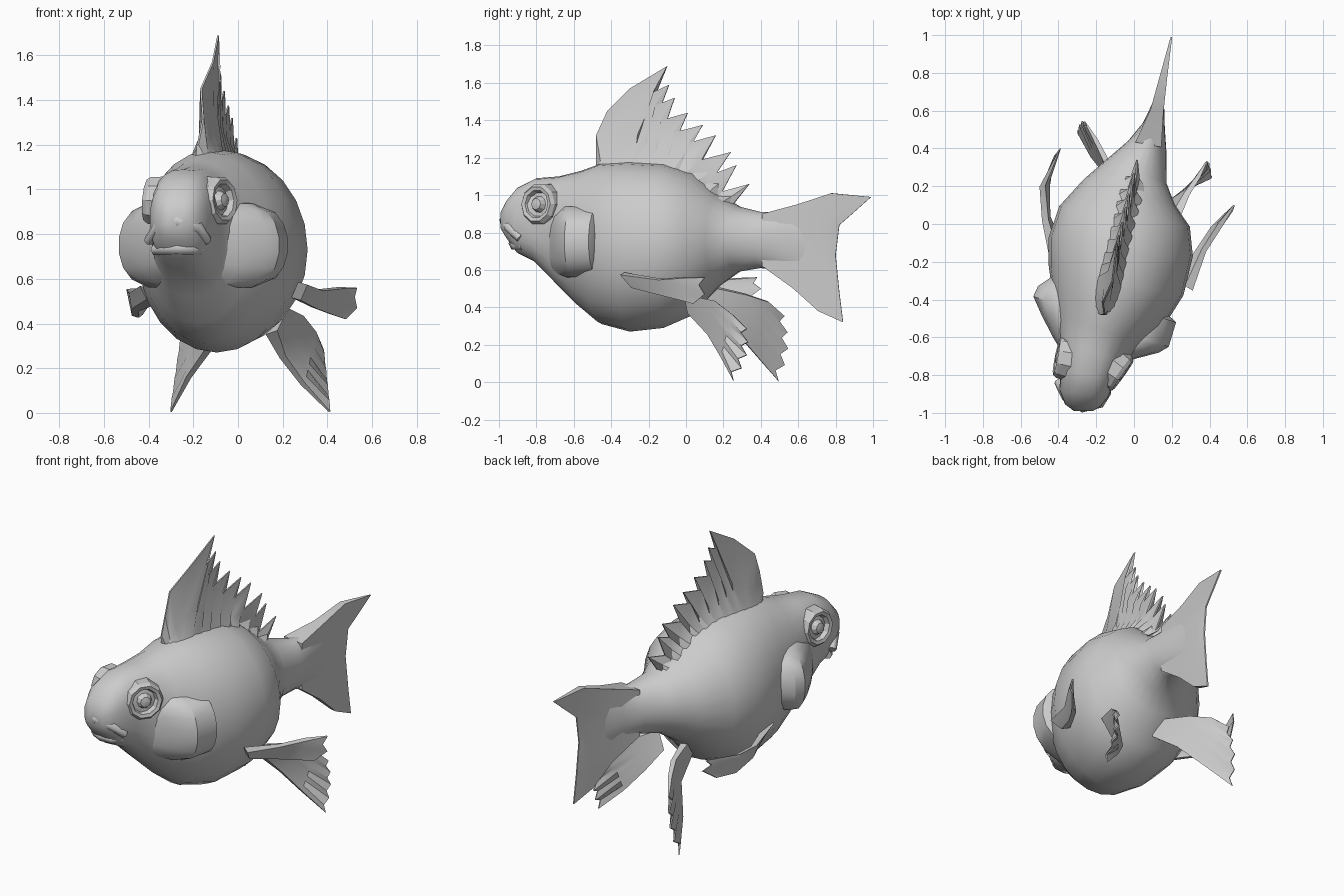
import bpy, bmesh, math
from mathutils import Vector

cube = bpy.data.objects.get("Cube")
if cube:
    bpy.data.objects.remove(cube)

grey = bpy.data.materials.new("light grey")
grey.use_nodes = True
grey.diffuse_color = (0.6, 0.6, 0.6, 1)
grey.node_tree.nodes["Principled BSDF"].inputs["Base Color"].default_value = (0.6, 0.6, 0.6, 1)

# Body stations: y, spine x, half width, bottom z, top z
STATIONS = [
    (-.99, -.27, .05, .82, .91), (-.96, -.27, .095, .77, .97), (-.90, -.265, .13, .69, 1.04),
    (-.80, -.245, .15, .64, 1.09), (-.68, -.215, .18, .52, 1.10), (-.56, -.18, .25, .40, 1.13),
    (-.45, -.14, .31, .31, 1.17), (-.30, -.095, .365, .27, 1.18), (-.12, -.07, .385, .29, 1.17),
    (.04, -.05, .35, .36, 1.12), (.17, -.025, .25, .51, 1.01), (.28, .015, .17, .59, .94),
    (.40, .07, .11, .61, .91), (.52, .105, .06, .59, .91), (.64, .13, .03, .55, .92)]
SPINE = [(s[0], s[1]) for s in STATIONS] + [(.8, .16), (1, .2)]


def interp(table, y):
    for (a, va), (b, vb) in zip(table, table[1:]):
        if y <= b:
            break
    return va + (vb - va) * (y - a) / (b - a)


def lateral(y):
    """Sideways direction of the bent spine."""
    slope = (interp(SPINE, y + .08) - interp(SPINE, y - .08)) / .16
    return Vector((1, -slope, 0)).normalized()


def local(y, side, z):
    return Vector((interp(SPINE, y), y, z)) + lateral(y) * side


def power(v, e):
    return math.copysign(abs(v) ** e, v)


def loft(name, rings, angle=40):
    """Closed skin through rings of equal point count, ends capped with strips."""
    bm = bmesh.new()
    vs = [[bm.verts.new(p) for p in r] for r in rings]
    n = len(rings[0])
    for a, b in zip(vs, vs[1:]):
        for i in range(n):
            j = (i + 1) % n
            bm.faces.new((a[i], a[j], b[j], b[i]))
    for ring in (vs[0], vs[-1]):
        for i in range((n - 1) // 2):
            quad = (ring[i], ring[i + 1], ring[n - 2 - i], ring[n - 1 - i])
            bm.faces.new(list(dict.fromkeys(quad)))
    bmesh.ops.recalc_face_normals(bm, faces=bm.faces)
    me = bpy.data.meshes.new(name)
    bm.to_mesh(me)
    bm.free()
    ob = bpy.data.objects.new(name, me)
    bpy.context.collection.objects.link(ob)
    me.materials.append(grey)
    bpy.ops.object.select_all(action='DESELECT')
    ob.select_set(True)
    bpy.context.view_layer.objects.active = ob
    bpy.ops.object.shade_smooth_by_angle(angle=math.radians(angle))


def fin(name, rows, thick, normal):
    """Thin fin whose rows run from root to edge, with a half thickness per row."""
    n = Vector(normal).normalized()
    rings = []
    for row, t in zip(rows, thick):
        pts = [Vector(p) for p in row]
        rings.append([p + n * t for p in pts] + [p - n * t for p in reversed(pts)])
    loft(name, rings, 30)


def spread(a, b, count):
    a, b = Vector(a), Vector(b)
    return [a.lerp(b, i / (count - 1)) for i in range(count)]


# Body and head, with a boxier section on the head
rings = []
for y, x, h, zb, zt in STATIONS:
    e = .8 if y < -.65 else 1
    rings.append([local(y, h * power(math.cos(a), e),
                        (zb + zt) / 2 + (zt - zb) / 2 * power(math.sin(a), e))
                  for a in (math.tau * i / 24 for i in range(24))])
loft("body", rings)

# Tail fin
tail = [[(interp(SPINE, p.y), p.y, p.z) for p in spread((0, ya, za), (0, yb, zb), 6)]
        for ya, za, yb, zb in [(.42, .9, .42, .62), (.6, .95, .58, .5), (.78, 1.01, .71, .38)]]
edge = [(.99, .99), (.9, .91), (.82, .84), (.8, .68), (.82, .48), (.84, .32)]
tail.append([(interp(SPINE, y), y, z) for y, z in edge])
fin("tail_fin", tail, [.07, .035, .02, .004], lateral(.7))

# Dorsal fin with a toothed rear edge
edge = [(-.48, 1.2), (-.48, 1.32), (-.42, 1.45), (-.3, 1.57)]
teeth = [(-.1, 1.69), (-.09, 1.59), (-.06, 1.52), (.01, 1.44), (.09, 1.375),
         (.16, 1.32), (.24, 1.23), (.27, 1.16), (.34, 1.06)]
for i, (y, z) in enumerate(teeth):
    edge.append((y, z))
    if i + 1 < len(teeth):
        edge.append((y - .075, teeth[i + 1][1] - .04))
edge.append((.25, .95))
BACK = [(-.5, 1.1), (-.3, 1.13), (-.1, 1.12), (.04, 1.08), (.24, .92)]


def ridge(y, z, shift=0):
    return (-.053 + .24 * y + shift, y, z)


base, mid, tip = [], [], []
for i, (y, z) in enumerate(edge):
    by = -.47 + .7 * i / (len(edge) - 1)
    bz = interp(BACK, by)
    base.append(ridge(by, bz))
    mid.append(ridge(by + (y - by) * .35, bz + (z - bz) * .35))
    tip.append(ridge(y, z, .012 if i % 2 else -.012))
fin("dorsal_fin", [base, mid, tip], [.075, .025, .004], (1, -.24, 0))

# Pectoral fins
fin("left_pectoral_fin", [
    spread((.29, -.34, .58), (.26, -.28, .51), 4), spread((.37, -.14, .55), (.34, -.14, .47), 4),
    spread((.46, .0, .56), (.42, -.02, .44), 4),
    [(.53, .1, .56), (.52, .07, .52), (.53, .1, .47), (.48, .04, .42)]],
    [.025, .014, .014, .004], (1, -.6, -.3))
fin("right_pectoral_fin", [
    spread((-.41, -.22, .56), (-.38, -.18, .5), 4), spread((-.47, .02, .53), (-.46, .04, .46), 4),
    spread((-.485, .2, .55), (-.46, .2, .43), 4),
    [(-.4, .38, .56), (-.42, .36, .53), (-.39, .4, .5), (-.43, .32, .44)]],
    [.03, .018, .016, .004], (1, .15, -.3))


# Pelvic fins with toothed rear edges
def pelvic(name, roots, top, bottom, normal):
    rim = spread(top, bottom, 9)
    for i, p in enumerate(rim):
        p.y += .035 * math.sin(math.pi * i / 8) + (0 if i % 2 else .035)
        p.z -= 0 if i % 2 else .015
    rows = [spread(a, b, 9) for a, b in roots]
    fin(name, rows + [rim], [.03, .016, .012, .004], normal)


pelvic("left_pelvic_fin",
       [((.2, .0, .46), (.15, .02, .36)), ((.28, .16, .43), (.2, .12, .25)),
        ((.34, .25, .36), (.29, .19, .13))],
       (.38, .29, .3), (.41, .22, .02), (1, -.5, .35))
pelvic("right_pelvic_fin",
       [((-.09, .1, .52), (-.08, .08, .42)), ((-.14, .32, .47), (-.12, .24, .3)),
        ((-.2, .44, .43), (-.22, .36, .16))],
       (-.25, .49, .37), (-.3, .46, .02), (1, .5, -.35))

# Flared gill covers (spine y, reach, half height) and eyes on both sides
LEFT_GILL = [(-.72, .12, .15), (-.65, .23, .18), (-.58, .335, .2), (-.53, .375, .2),
             (-.41, .37, .19), (-.38, .3, .16)]
RIGHT_GILL = [(-.74, .14, .15), (-.66, .23, .18), (-.58, .32, .2), (-.51, .395, .2),
              (-.45, .39, .19), (-.35, .32, .16)]
EYE = [(.12, -.07), (.11, .02), (.095, .04), (.075, .035), (.065, .008),
       (.045, .012), (.03, .04), (.006, .045)]
for s, side, gill, lean in ((1, "left", LEFT_GILL, -.45), (-1, "right", RIGHT_GILL, -.05)):
    rings = []
    for y, r, zr in gill:
        ring = []
        for i in range(10):
            a = math.pi * (i / 9 - .5)
            ring.append(local(y, s * r * max(math.cos(a), 0) ** .4, .75 + zr * math.sin(a)))
        rings.append(ring)
    loft(side + "_gill_cover", rings, 30)

    axis = (lateral(-.74) * s + Vector((0, lean, .08))).normalized()
    u = axis.cross(Vector((0, 0, 1))).normalized()
    v = axis.cross(u)
    centre = local(-.745, s * .145, .95)
    rings = [[centre + axis * d + (u * math.cos(math.tau * k / 10) + v * math.sin(math.tau * k / 10)) * r
              for k in range(10)] for r, d in EYE]
    loft(side + "_eye", rings, 25)


# Lips as tapered tubes
def lip(name, pts, radius):
    cu = bpy.data.curves.new(name, 'CURVE')
    cu.dimensions = '3D'
    cu.bevel_depth = radius
    cu.bevel_resolution = 1
    cu.use_fill_caps = True
    sp = cu.splines.new('POLY')
    sp.points.add(len(pts) - 1)
    for p, (side, y, z) in zip(sp.points, pts):
        p.co = (-.27 + side, y - side * .2, z, 1)
        p.radius = 1 - abs(side) * 2.5
    cu.materials.append(grey)
    bpy.context.collection.objects.link(bpy.data.objects.new(name, cu))


lip("upper_lip", [(-.13, -.86, .77), (-.09, -.93, .83), (0, -.965, .86), (.09, -.93, .83), (.13, -.86, .77)], .035)
lip("lower_lip", [(-.1, -.85, .73), (-.06, -.9, .735), (0, -.915, .74), (.06, -.9, .735), (.1, -.85, .73)], .035)
